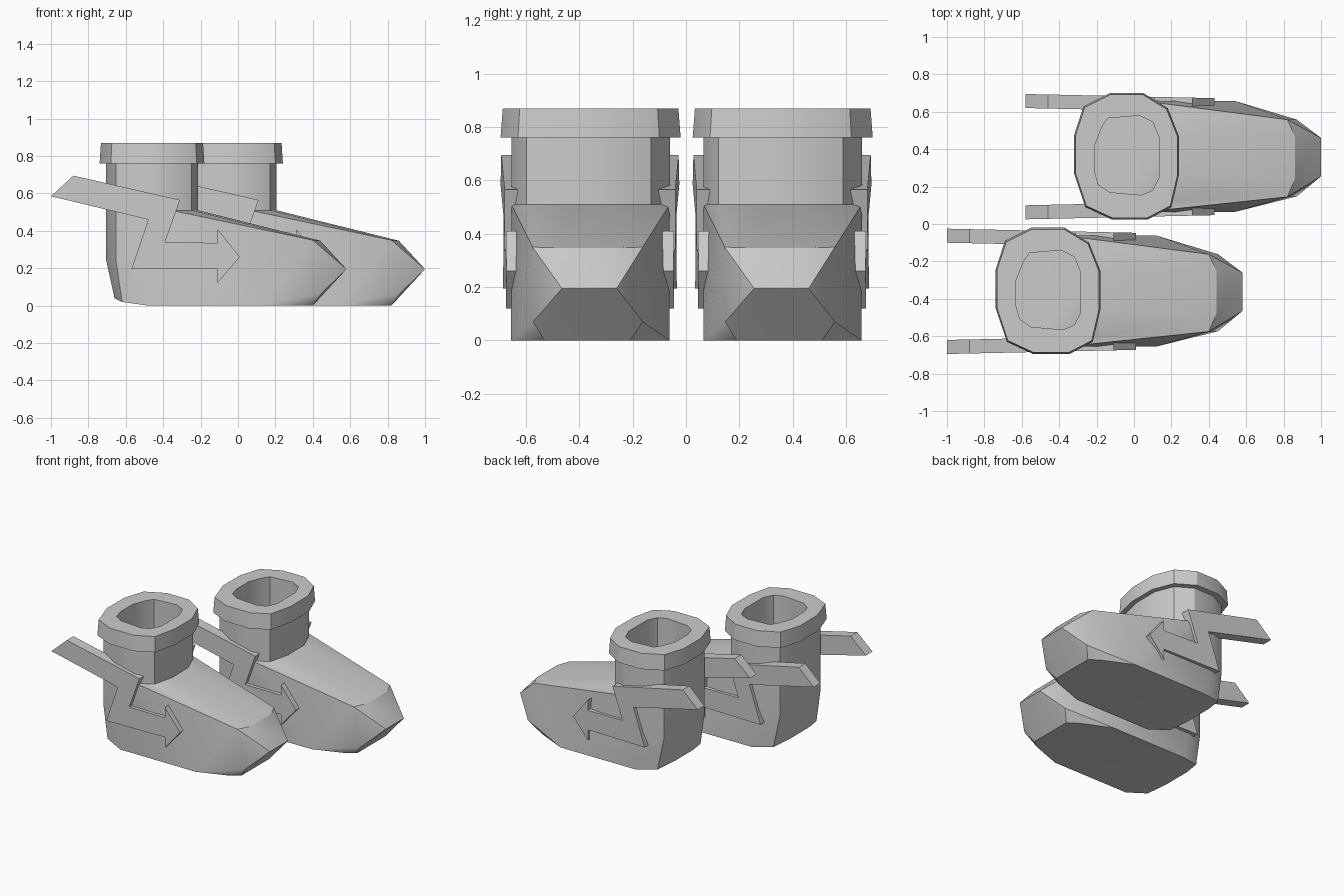
import bpy, bmesh, math
from mathutils import Vector

cube = bpy.data.objects.get("Cube")
if cube:
    bpy.data.objects.remove(cube)

grey = bpy.data.materials.new("plain_grey")
grey.use_nodes = True
grey.diffuse_color = (0.6, 0.6, 0.6, 1)
grey.node_tree.nodes["Principled BSDF"].inputs["Base Color"].default_value = grey.diffuse_color

CX, CY = -0.46, -0.36           # ankle centre of the right boot
STEP = Vector((0.42, 0.72, 0))  # from the right boot to the left boot

RIM = [(-.69, -.09), (-.55, -.02), (-.37, -.02), (-.24, -.10), (-.18, -.25), (-.18, -.46),
       (-.22, -.63), (-.345, -.695), (-.54, -.695), (-.68, -.63), (-.74, -.45), (-.74, -.245)]
HOLE = [(-.59, -.20), (-.56, -.155), (-.39, -.14), (-.32, -.175), (-.285, -.26), (-.285, -.47),
        (-.32, -.54), (-.38, -.565), (-.55, -.55), (-.61, -.51), (-.63, -.44), (-.63, -.30)]
BOLT = [(-1, .585), (-.88, .695), (-.31, .565), (-.39, .34), (-.11, .335), (-.11, .41),
        (.01, .26), (-.11, .12), (-.11, .195), (-.57, .195), (-.48, .46)]


def finish(bm, name, offset, smooth=True):
    bmesh.ops.recalc_face_normals(bm, faces=bm.faces)
    mesh = bpy.data.meshes.new(name)
    bm.to_mesh(mesh)
    bm.free()
    mesh.materials.append(grey)
    obj = bpy.data.objects.new(name, mesh)
    obj.location = offset
    bpy.context.collection.objects.link(obj)
    if smooth:
        bpy.ops.object.select_all(action='DESELECT')
        obj.select_set(True)
        bpy.context.view_layer.objects.active = obj
        bpy.ops.object.shade_smooth_by_angle(angle=math.radians(30))


def ring(outline, scale, z):
    return [(CX + (x - CX) * scale, CY + (y - CY) * scale, z) for x, y in outline]


def loft(bm, rings):
    loops = [[bm.verts.new(p) for p in r] for r in rings]
    for a, b in zip(loops, loops[1:]):
        for i in range(len(a)):
            j = (i + 1) % len(a)
            bm.faces.new((a[i], a[j], b[j], b[i]))


def make_foot(name, offset):
    # Convex foot: ankle outline above, heel behind, tapered toe in front
    points = ring(RIM, .88, .51)
    points += [p for p in ring(RIM, .88, .25) if p[0] < -.5]
    for x, low, high, z in [
            (-.66, -.46, -.25, .04), (-.62, -.60, -.11, .02), (-.48, -.655, -.065, 0),
            (.12, -.655, -.062, 0), (.34, -.575, -.165, 0), (.40, -.53, -.21, 0),
            (.45, -.573, -.162, .07), (.40, -.575, -.162, .35), (.44, -.48, -.25, .347),
            (.58, -.465, -.26, .195)]:
        points += [(x, low, z), (x, high, z)]
    bm = bmesh.new()
    verts = [bm.verts.new(p) for p in points]
    hull = bmesh.ops.convex_hull(bm, input=verts)
    spare = [v for v in hull["geom_interior"] if isinstance(v, bmesh.types.BMVert)]
    bmesh.ops.delete(bm, geom=spare, context='VERTS')
    bmesh.ops.dissolve_limit(bm, angle_limit=.01, verts=bm.verts, edges=bm.edges)
    finish(bm, name, offset)


def make_bolt(name, offset, side):
    # Zigzag arrow plate leaning slightly in towards the toe
    bm = bmesh.new()
    rings = []
    for depth in (0, .075):
        rings.append([(x, CY + side * (.335 - .022 * (x + 1) - depth), z) for x, z in BOLT])
    loft(bm, rings)
    bm.verts.ensure_lookup_table()
    n = len(BOLT)
    bm.faces.new(bm.verts[:n])
    bm.faces.new(bm.verts[n:])
    finish(bm, name, offset, smooth=False)


for label, offset in (("right", Vector()), ("left", STEP)):
    make_foot(label + "_boot_foot", offset)
    # Ankle shaft
    bm = bmesh.new()
    loft(bm, [ring(RIM, .88, .505), ring(RIM, .88, .77)])
    finish(bm, label + "_boot_shaft", offset)
    # Collar with the lining of the opening
    bm = bmesh.new()
    loft(bm, [ring(RIM, .87, .76), ring(RIM, 1, .76), ring(RIM, .975, .87),
              ring(HOLE, 1, .87), ring(HOLE, 1, .505)])
    finish(bm, label + "_boot_collar", offset)
    make_bolt(label + "_boot_outer_bolt", offset, -1 if label == "right" else 1)
    make_bolt(label + "_boot_inner_bolt", offset, 1 if label == "right" else -1)
